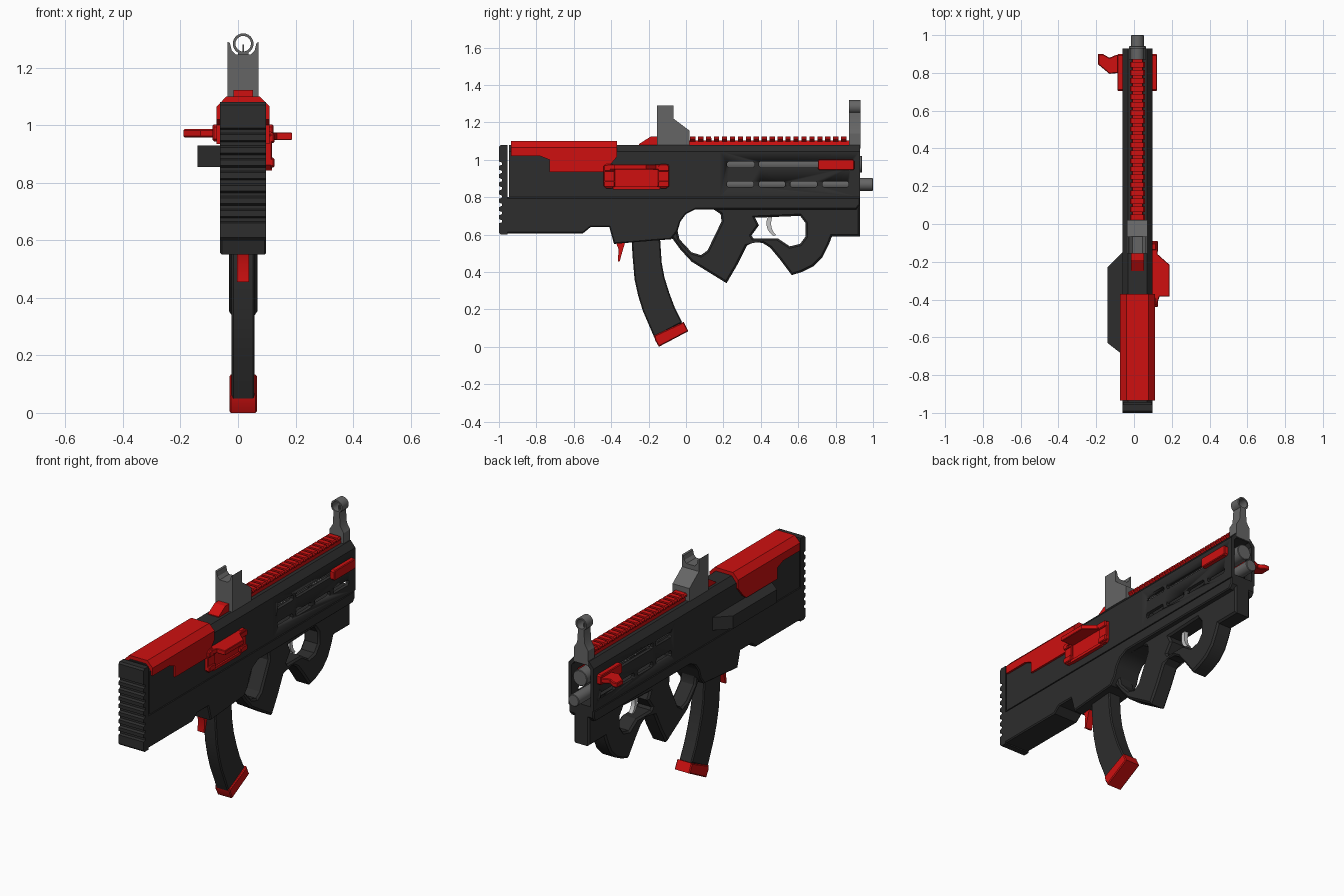
import bpy, bmesh, math
from math import radians, sin, cos, pi

CX = 0.018  # centre plane of the body


def material(name, rgb):
    m = bpy.data.materials.new(name)
    m.diffuse_color = (*rgb, 1)
    return m


DARK = material("charcoal", (0.026, 0.026, 0.026))
RED = material("red", (0.62, 0.005, 0.005))
GRAY = material("steel gray", (0.13, 0.13, 0.13))
SILVER = material("silver", (0.55, 0.55, 0.55))

ROT = {"x": (radians(90), 0, radians(90)), "y": (radians(90), 0, 0), "z": (0, 0, 0)}


def plate(name, loops, axis, lo, hi, mat, bevel=0.0):
    """Extrude outlines (inner loops become holes) along an axis from lo to hi.
    Outline coordinates are (y,z) for x, (x,z) for y, (x,y) for z."""
    cu = bpy.data.curves.new(name, "CURVE")
    cu.dimensions = "2D"
    cu.fill_mode = "BOTH"
    for pts in loops:
        s = cu.splines.new("POLY")
        s.points.add(len(pts) - 1)
        for p, (u, v) in zip(s.points, pts):
            p.co = (u, v, 0, 1)
        s.use_cyclic_u = True
    cu.extrude = (hi - lo) / 2 - bevel
    cu.bevel_depth = bevel
    cu.bevel_resolution = 0
    cu.offset = -bevel
    tmp = bpy.data.objects.new(name + "_outline", cu)
    bpy.context.collection.objects.link(tmp)
    tmp.rotation_euler = ROT[axis]
    tmp.location["xyz".index(axis)] = (lo + hi) / 2
    bpy.context.view_layer.update()
    dg = bpy.context.evaluated_depsgraph_get()
    me = bpy.data.meshes.new_from_object(tmp.evaluated_get(dg))
    me.transform(tmp.matrix_world)
    bpy.data.objects.remove(tmp)
    bm = bmesh.new()
    bm.from_mesh(me)
    bmesh.ops.remove_doubles(bm, verts=bm.verts, dist=1e-5)
    bmesh.ops.recalc_face_normals(bm, faces=bm.faces)
    bm.to_mesh(me)
    bm.free()
    me.materials.clear()
    me.materials.append(mat)
    ob = bpy.data.objects.new(name, me)
    bpy.context.collection.objects.link(ob)
    return ob


def side(name, loops, half, mat, bevel=0.0):
    return plate(name, loops, "x", CX - half, CX + half, mat, bevel)


def rect(a, b, c, d):
    return [(a, c), (b, c), (b, d), (a, d)]


def circle(u, v, r, n=24):
    return [(u + r * cos(2 * pi * i / n), v + r * sin(2 * pi * i / n)) for i in range(n)]


def centred(half_pts):
    """Mirror a right-hand outline (bottom to top) about the body centre."""
    return [(CX + x, z) for x, z in half_pts] + [(CX - x, z) for x, z in reversed(half_pts)]


# Upper receiver: solid rear, hollow handguard with slots
section = centred([(0.08, 0.80), (0.08, 1.045), (0.05, 1.08)])
plate("upper_receiver", [section], "y", -0.945, 0.18, DARK)
guard = plate("handguard", [section, centred([(0.06, 0.822), (0.06, 1.035), (0.042, 1.055)])],
              "y", 0.18, 0.93, DARK)


def slot(a, b, z, h=0.016, c=0.008):
    return [(a + c, z - h), (b - c, z - h), (b, z - h + c), (b, z + h - c),
            (b - c, z + h), (a + c, z + h), (a, z + h - c), (a, z - h + c)]


slots = [slot(0.22, 0.365, 0.975), slot(0.39, 0.88, 0.975)]
slots += [slot(0.22 + 0.17 * i, 0.36 + 0.17 * i, 0.869) for i in range(4)]
cutter = side("slot_cutter", slots, 0.3, DARK)
cutter.hide_render = True
cutter.hide_viewport = True
cut = guard.modifiers.new("slots", "BOOLEAN")
cut.operation = "DIFFERENCE"
cut.solver = "EXACT"
cut.object = cutter

# Lower receiver with magazine well
side("lower_receiver", [[(-0.965, 0.80), (0.93, 0.80), (0.93, 0.76), (0.91, 0.735), (0.05, 0.735),
     (0.0, 0.71), (-0.03, 0.67), (-0.045, 0.62), (-0.08, 0.575), (-0.385, 0.55), (-0.41, 0.64),
     (-0.51, 0.64), (-0.55, 0.607), (-0.965, 0.607)]], 0.08, DARK, 0.006)

# Ridged butt pad
pad = [(-0.955, 1.08), (-0.955, 0.60), (-0.99, 0.60), (-1.0, 0.61), (-1.0, 0.66)]
for i in range(8):
    z = 0.665 + i * 0.044
    pad += [(-0.985, z), (-0.985, z + 0.012), (-1.0, z + 0.018), (-1.0, z + 0.038)]
pad += [(-1.0, 1.07), (-0.99, 1.08)]
side("butt_pad", [pad], 0.08, DARK)

# Grip frame with thumbhole and trigger opening
frame = [(-0.12, 0.77), (0.93, 0.77), (0.93, 0.59), (0.78, 0.59), (0.765, 0.55), (0.73, 0.48),
         (0.68, 0.43), (0.62, 0.40), (0.565, 0.383), (0.50, 0.47), (0.45, 0.53), (0.41, 0.555),
         (0.36, 0.56), (0.325, 0.54), (0.275, 0.44), (0.217, 0.34), (0.03, 0.455), (-0.03, 0.52),
         (-0.07, 0.575), (-0.12, 0.60)]
thumbhole = [(-0.045, 0.62), (-0.03, 0.675), (0.0, 0.71), (0.05, 0.735), (0.15, 0.733), (0.185, 0.71),
             (0.19, 0.67), (0.115, 0.515), (0.08, 0.49), (0.03, 0.505), (-0.035, 0.575)]
trigger_hole = [(0.37, 0.69), (0.61, 0.70), (0.64, 0.66), (0.64, 0.59), (0.61, 0.55), (0.555, 0.537),
                (0.49, 0.58), (0.36, 0.58), (0.35, 0.595), (0.39, 0.65)]
side("grip_frame", [frame, thumbhole, trigger_hole], 0.05, DARK, 0.01)

# Trigger
arc = [(0.50 - 0.07 * cos(t), 0.66 - 0.075 * sin(t)) for t in [i * 0.2 - 0.5 for i in range(9)]]
inner = [(0.505 - 0.05 * cos(t), 0.66 - 0.07 * sin(t)) for t in [i * 0.2 - 0.5 for i in range(9)]]
side("trigger", [arc + inner[::-1]], 0.012, SILVER)

# Curved magazine, its base and the release lever
side("magazine", [[(-0.29, 0.60), (-0.287, 0.50), (-0.275, 0.36), (-0.255, 0.27), (-0.23, 0.19),
     (-0.17, 0.05), (-0.02, 0.13), (-0.06, 0.21), (-0.09, 0.29), (-0.115, 0.37), (-0.13, 0.45),
     (-0.14, 0.60)]], 0.04, DARK, 0.006)
side("magazine_base", [[(-0.17, 0.06), (-0.012, 0.133), (0.012, 0.083), (-0.145, 0.0),
                        (-0.165, 0.035)]], 0.048, RED, 0.005)
side("magazine_release", [[(-0.375, 0.56), (-0.325, 0.56), (-0.34, 0.51), (-0.355, 0.455),
                           (-0.365, 0.455), (-0.36, 0.52)]], 0.021, RED)

# Cheek rest: chamfered cap and stepped side skirts
plate("cheek_cap", [centred([(0.092, 1.025), (0.092, 1.065), (0.058, 1.10)])],
      "y", -0.935, -0.37, RED)
side("cheek_skirt", [[(-0.935, 1.025), (-0.935, 1.02), (-0.78, 1.02), (-0.73, 1.0), (-0.73, 0.935),
     (-0.445, 0.935), (-0.42, 0.955), (-0.37, 1.015), (-0.37, 1.025)]], 0.092, RED)

# Top rail: base, ramp and repeated teeth
plate("rail_base", [centred([(0.03, 1.07), (0.026, 1.102)])], "y", -0.17, 0.885, RED)
side("rail_ramp", [[(-0.25, 1.075), (-0.25, 1.085), (-0.19, 1.123), (-0.15, 1.123), (-0.15, 1.075)]],
     0.034, RED)
tooth = plate("rail_teeth", [centred([(0.026, 1.098), (0.04, 1.108), (0.04, 1.117), (0.033, 1.125)])],
              "y", 0.022, 0.05, RED)
arr = tooth.modifiers.new("repeat", "ARRAY")
arr.count = 20
arr.use_relative_offset = False
arr.use_constant_offset = True
arr.constant_offset_displace = (0, 0.0425, 0)

# Rear sight: notched block and sloped foot
plate("rear_sight", [centred([(0.054, 1.08), (0.054, 1.29), (0.046, 1.285), (0.04, 1.26),
                              (0.026, 1.245)])], "y", -0.155, -0.067, GRAY)
side("rear_sight_foot", [[(-0.07, 1.08), (0.02, 1.08), (0.02, 1.155), (-0.07, 1.222)]], 0.054, GRAY)

# Front sight: foot, neck, ring and post
plate("front_sight_foot", [centred([(0.045, 1.06), (0.045, 1.14), (0.024, 1.175), (0.018, 1.255)])],
      "y", 0.872, 0.932, GRAY)
plate("front_sight_ring", [circle(CX, 1.283, 0.036), circle(CX, 1.283, 0.027)],
      "y", 0.872, 0.932, GRAY)
plate("front_sight_post", [rect(CX - 0.003, CX + 0.003, 1.25, 1.28)], "y", 0.895, 0.905, GRAY)

# Barrel and gas tube
plate("barrel", [circle(CX, 0.868, 0.034)], "y", 0.15, 1.0, GRAY, 0.003)
plate("gas_tube", [circle(CX, 0.976, 0.045)], "y", 0.15, 0.942, GRAY, 0.003)

# Red handguard plates and left charging handle
plate("right_guard_plate", [slot(0.705, 0.90, 0.973, 0.029, 0.008)], "x", 0.09, 0.123, RED, 0.004)
plate("left_guard_plate", [slot(0.705, 0.90, 0.973, 0.029, 0.008)], "x", -0.088, -0.055, RED, 0.004)
plate("charging_handle", [[(-0.08, 0.895), (-0.095, 0.895), (-0.13, 0.88), (-0.165, 0.90),
      (-0.19, 0.90), (-0.19, 0.845), (-0.13, 0.795), (-0.08, 0.80)]], "z", 0.958, 0.986, RED, 0.004)

# Left side box
plate("left_side_box", [[(-0.05, -0.14), (-0.14, -0.23), (-0.14, -0.63), (-0.05, -0.70)]],
      "z", 0.855, 0.93, DARK)

# Ejection port: ribbed end blocks, panel, lips and open flap
for label, a, b in (("rear", -0.44, -0.38), ("front", -0.15, -0.09)):
    plate("port_block_" + label, [slot(a, b, 0.912, 0.066, 0.015)], "x", 0.09, 0.118, RED, 0.004)
    for z in (0.87, 0.955):
        plate("port_rib_" + label, [slot(a, b, z, 0.017, 0.006)], "x", 0.11, 0.126, RED, 0.004)
plate("port_panel", [slot(-0.385, -0.145, 0.905, 0.055, 0.015)], "x", 0.09, 0.108, RED)
plate("port_lower_lip", [rect(-0.39, -0.14, 0.842, 0.858)], "x", 0.09, 0.118, RED)
plate("port_flap", [[(0.09, -0.43), (0.12, -0.43), (0.135, -0.385), (0.187, -0.385), (0.187, -0.215),
      (0.125, -0.16), (0.125, -0.10), (0.09, -0.09)]], "z", 0.948, 0.975, RED, 0.003)

# Smooth only the gentle curves
bpy.ops.object.select_all(action="DESELECT")
for ob in bpy.data.objects:
    if ob.type == "MESH" and not ob.hide_viewport:
        ob.select_set(True)
        bpy.context.view_layer.objects.active = ob
bpy.ops.object.shade_smooth_by_angle(angle=radians(28))
